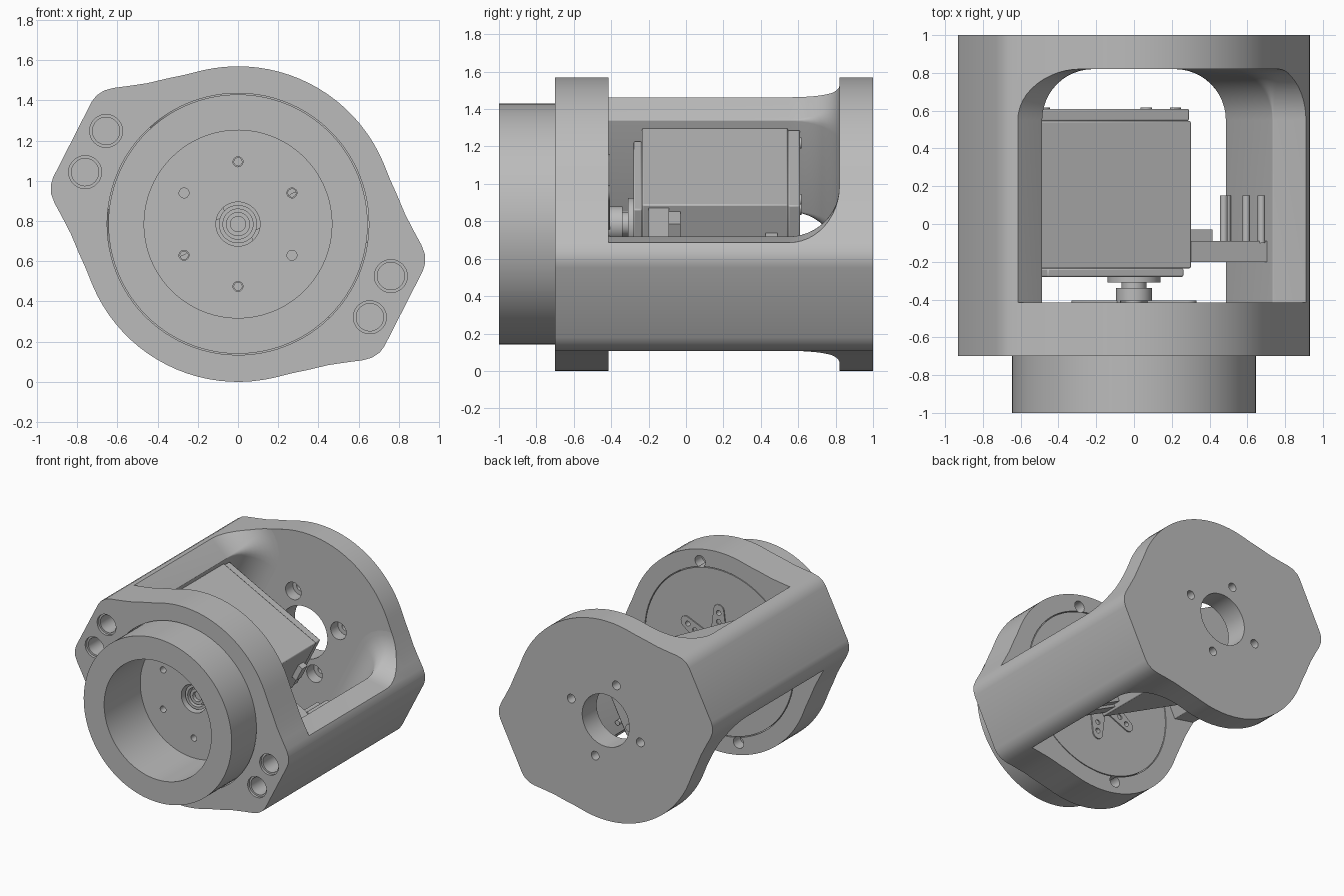
import bpy, bmesh
from math import sin, cos, pi, radians, sqrt
from mathutils import Matrix, Vector

if "Cube" in bpy.data.objects:
    bpy.data.objects.remove(bpy.data.objects["Cube"])

CZ = 0.785                      # height of the main axis
TILT = 27                       # bars and motor are rolled by this angle
ROLL = Matrix.Translation((0, 0, CZ)) @ Matrix.Rotation(radians(TILT), 4, 'Y')

grey = bpy.data.materials.new("plain_grey")
grey.use_nodes = True
COLOR = (0.5, 0.5, 0.5, 1)
grey.diffuse_color = COLOR
grey.node_tree.nodes["Principled BSDF"].inputs["Base Color"].default_value = COLOR


def loft(name, sections):
    """Skin a list of (y, [(s, t), ...]) sections given in the rolled frame."""
    bm = bmesh.new()
    rings = [[bm.verts.new((s, y, t)) for s, t in pts] for y, pts in sections]
    for a, b in zip(rings, rings[1:]):
        for i in range(len(a)):
            j = (i + 1) % len(a)
            bm.faces.new((a[i], a[j], b[j], b[i]))
    bm.faces.new(rings[0])
    bm.faces.new(rings[-1])
    bmesh.ops.recalc_face_normals(bm, faces=bm.faces)
    bm.transform(ROLL)
    mesh = bpy.data.meshes.new(name)
    bm.to_mesh(mesh)
    bm.free()
    mesh.materials.append(grey)
    obj = bpy.data.objects.new(name, mesh)
    bpy.context.collection.objects.link(obj)
    return obj


def prism(name, pts, y0, y1):
    return loft(name, [(y0, pts), (y1, pts)])


def cyl(name, s, t, r, y0, y1, n=32):
    ring = [(s + r * cos(2 * pi * i / n), t + r * sin(2 * pi * i / n)) for i in range(n)]
    return prism(name, ring, y0, y1)


def box(name, s0, s1, t, y0, y1):
    return prism(name, [(s0, -t), (s1, -t), (s1, t), (s0, t)], y0, y1)


def polar(r, world_deg):
    a = radians(world_deg + TILT)
    return r * cos(a), r * sin(a)


def carve(obj, cutters, op='DIFFERENCE'):
    for c in cutters:
        mod = obj.modifiers.new("cut", 'BOOLEAN')
        mod.operation, mod.object, mod.solver = op, c, 'EXACT'
        deps = bpy.context.evaluated_depsgraph_get()
        mesh = bpy.data.meshes.new_from_object(obj.evaluated_get(deps))
        obj.modifiers.clear()
        obj.data = mesh
        bpy.data.objects.remove(c)


# Outline: a circle that flows into a flat-ended lobe on each side
quarter = [(CZ * cos(radians(a)), CZ * sin(radians(a))) for a in range(90, 48, -4)]
quarter += [(.575, .54), (.641, .487), (.72, .42), (.80, .363), (.86, .322),
            (.895, .29), (.918, .25), (.925, .21)]
half = quarter + [(s, -t) for s, t in reversed(quarter)]
outline = half + [(-s, -t) for s, t in half[1:-1]]

# Front plate with its round opening, mounting holes and small rear pockets
front_plate = prism("front_plate", outline, -.7, -.415)
cuts = [cyl("cut", 0, 0, .651, -.8, -.3, 96)]
for s in (-.795, .795):
    for t in (-.115, .115):
        cuts += [cyl("cut", s, t, .082, -.8, -.68), cyl("cut", s, t, .068, -.72, -.44)]
for a in (76, 256):
    cuts.append(cyl("cut", *polar(.69, a), .045, -.5, -.3, 24))
carve(front_plate, cuts)

# Rotating cup in the front plate
output_cup = cyl("output_cup", 0, 0, .645, -1, -.415, 96)
cuts = [cyl("cut", 0, 0, .467, -1.1, -.55, 96), cyl("cut", 0, 0, .11, -.6, -.3)]
for i in range(6):
    cuts.append(cyl("cut", *polar(.31, 30 + 60 * i), .025, -.6, -.3, 16))
carve(output_cup, cuts)

# Back plate with centre hole and four counterbored holes
back_plate = prism("back_plate", outline, .82, 1)
cuts = [cyl("cut", 0, 0, .205, .7, 1.1, 48)]
for i in range(4):
    s, t = polar(.315, 17 + 90 * i)
    cuts += [cyl("cut", s, t, .034, .7, 1.1, 20), cyl("cut", s, t, .068, .7, .91, 24)]
carve(back_plate, cuts)

# Side bars, flaring into the back plate
R = .27


def bar_section(side, d):
    d += .006
    arc = [radians(105 + 75 * i / 5) for i in range(6)]
    top = [(1.1, .39 + d)] + [(.69 + d * cos(a), .27 + d * sin(a)) for a in arc]
    return [(side * s, t) for s, t in top + [(s, -t) for s, t in reversed(top)]]


for side, label in ((1, "left_bar"), (-1, "right_bar")):
    rows = [(-.415, bar_section(side, 0))]
    for i in range(13):
        a = pi / 2 * i / 12
        rows.append((.55 + R * sin(a), bar_section(side, R * (1 - cos(a)))))
    bar = loft(label, rows)
    carve(bar, [prism("cut", outline, -.6, .95)], 'INTERSECT')

# Motor: case, end caps and corner screws
motor_case = box("motor_case", -.684, .224, .23, -.235, .545)
motor_back_cap = box("motor_back_cap", -.676, .216, .222, .545, .61)
motor_front_cap = box("motor_front_cap", -.61, .2, .19, -.28, -.235)
for obj in (motor_case, motor_back_cap, motor_front_cap):
    bev = obj.modifiers.new("soft_edges", 'BEVEL')
    bev.width, bev.segments = .008, 2
for s in (-.62, .16):
    for t in (-.17, .17):
        cyl("cap_screw", s, t, .03, .605, .618, 16)

# Motor mounting tab, gussets, bolts and cable outlet
mount_tab = box("mount_tab", .22, .70, .21, -.2, -.09)
box("tab_gusset", .22, .37, .19, -.1, -.03)
for s, t in ((.6, .13), (.655, .2), (.6, -.13), (.655, -.2)):
    cyl("tab_bolt", s, t, .02, -.1, .15, 16)
box("cable_outlet", .22, .265, .06, .425, .49)

# Drive shaft, hub and centre screw
cyl("shaft_boss", 0, 0, .14, -.31, -.275)
cyl("shaft_spline", 0, 0, .066, -.36, -.3, 24)
hub = cyl("drive_hub", 0, 0, .095, -.52, -.34, 48)
carve(hub, [cyl("cut", 0, 0, .075, -.6, -.47)])
screw = cyl("hub_screw", 0, 0, .06, -.51, -.46)
carve(screw, [cyl("cut", 0, 0, .038, -.6, -.48, 24)])

# Drive arms lying on the rear of the cup
for a in (30, 90, 210, 270):
    pts = []
    for r0, w, start in ((.09, .075, 90), (.33, .045, -90)):
        centre = Vector(polar(r0, a))
        for k in range(9):
            ang = a + TILT + start + 180 * k / 8
            pts.append((centre.x + w * cos(radians(ang)), centre.y + w * sin(radians(ang))))
    arm = prism("drive_arm", pts, -.43, -.406)
    carve(arm, [cyl("cut", *polar(r, a), .02, -.5, -.3, 12) for r in (.24, .31)])

# Smooth shading that keeps hard edges
bpy.ops.object.select_all(action='DESELECT')
for obj in bpy.context.collection.objects:
    if obj.type == 'MESH' and grey.name in obj.data.materials:
        obj.select_set(True)
        bpy.context.view_layer.objects.active = obj
bpy.ops.object.shade_smooth_by_angle(angle=radians(28))
